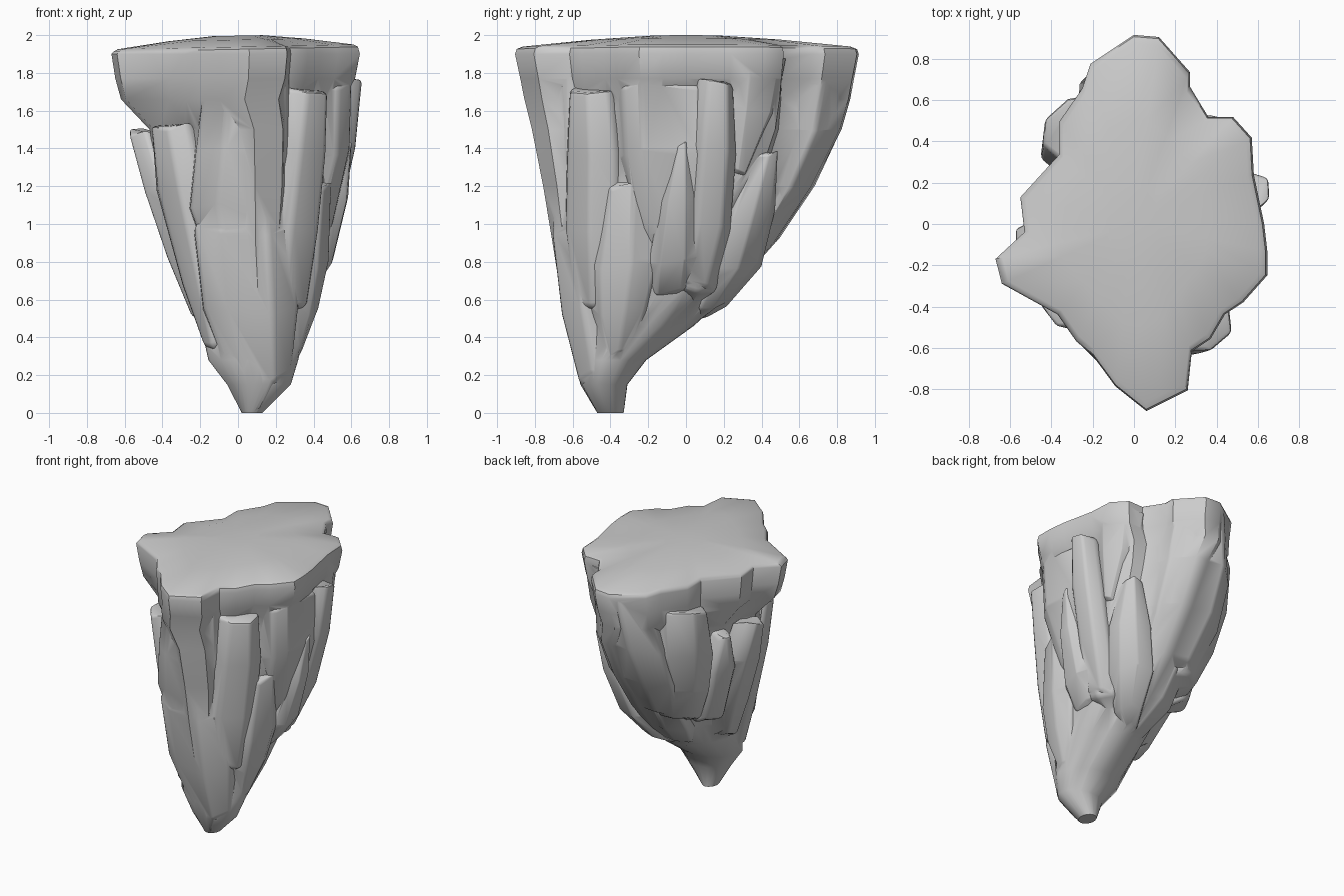
import bpy, bmesh, math, random
from mathutils import Vector

random.seed(4)


def loft(name, rings):
    """Skin a stack of equal-length rings, capping both ends."""
    bm = bmesh.new()
    rows = [[bm.verts.new(p) for p in ring] for ring in rings]
    n = len(rows[0])
    for a, b in zip(rows, rows[1:]):
        for i in range(n):
            j = (i + 1) % n
            bm.faces.new((a[i], a[j], b[j], b[i]))
    bm.faces.new(rows[0])
    bm.faces.new(rows[-1][::-1])
    bmesh.ops.recalc_face_normals(bm, faces=bm.faces[:])
    me = bpy.data.meshes.new(name)
    bm.to_mesh(me)
    bm.free()
    ob = bpy.data.objects.new(name, me)
    bpy.context.collection.objects.link(ob)
    return ob


# Plateau outline, seen from above
OUTLINE = [(0, .92), (.12, .91), (.27, .74), (.27, .67), (.36, .52), (.48, .52),
           (.57, .42), (.58, .24), (.63, 0), (.645, -.13), (.645, -.25), (.53, -.38),
           (.44, -.44), (.37, -.56), (.28, -.62), (.26, -.81), (.06, -.91), (-.09, -.79),
           (-.2, -.64), (-.28, -.57), (-.37, -.44), (-.64, -.29), (-.67, -.17),
           (-.53, -.04), (-.55, .13), (-.36, .34), (-.36, .5), (-.25, .66), (-.21, .78)]

# Main body: z, x min, x max, y min, y max, roundness of the section
BODY = [(1.90, -.67, .645, -.91, .91, 0), (1.77, -.65, .62, -.882, .885, .03),
        (1.66, -.62, .56, -.86, .865, .08), (1.50, -.47, .53, -.82, .82, .2),
        (1.2, -.42, .50, -.76, .67, .35), (.9, -.34, .44, -.71, .47, .45),
        (.65, -.25, .39, -.67, .25, .6), (.46, -.20, .36, -.63, .04, .7),
        (.28, -.16, .32, -.585, -.21, .8), (.15, -.06, .28, -.56, -.31, .9),
        (0, .02, .13, -.47, -.33, 1)]


def body_ring(z, x0, x1, y0, y1, t):
    ring = []
    for x, y in OUTLINE:
        u = Vector(((x + .0125) / .6575, y / .915))
        u = u.lerp(u.normalized(), t)
        ring.append(((x0 + x1) / 2 + u.x * (x1 - x0) / 2,
                     (y0 + y1) / 2 + u.y * (y1 - y0) / 2, z))
    return ring


# Domed plateau, gently tilted, with a rounded rim
top = [[(x, y, z + .02 * x) for x, y, _ in body_ring(0, -.67 * s, .645 * s, -.915 * s, .915 * s, t)]
       for s, z, t in ((.2, 1.997, 1), (.55, 1.975, .5), (.95, 1.938, 0), (.985, 1.925, 0))]
body = loft("rock_body", top + [body_ring(*r) for r in BODY])

# Shard section: (tangent, outward) fractions of half-width and half-depth
SECTION = [(-1, -.7), (-.95, .3), (-.5, .9), (.45, 1), (1, .3), (.9, -.7)]


def shard(name, angle, rings):
    """Rock splinter facing the given direction; ring = x, y, z, half-width, half-depth."""
    a = math.radians(angle)
    out, tan = Vector((math.cos(a), math.sin(a), 0)), Vector((-math.sin(a), math.cos(a), 0))
    section = [(u + random.uniform(-.08, .08), v + random.uniform(-.08, .05),
                random.uniform(-.04, .02)) for u, v in SECTION]
    x, y, z, w, d = rings[-1]
    if z > .25:  # run the lower end back into the body
        rings = rings + [(x - .1 * out.x, y - .1 * out.y, z - .06, w * .5, d * .6)]
    ob = loft(name, [[Vector((x, y, max(.005, z + h))) + tan * u * w + out * v * d
                      for u, v, h in section] for x, y, z, w, d in rings])
    m = ob.modifiers.new("soft_edges", 'BEVEL')
    m.width, m.segments, m.limit_method = .02, 2, 'ANGLE'
    # The splinter is fused into the body and itself hidden
    ob.hide_render = True
    ob.hide_set(True)
    m = body.modifiers.new(name, 'BOOLEAN')
    m.operation, m.solver, m.object = 'UNION', 'EXACT', ob


# Front
shard("front_upper_slab", -90, [(.06, -.6, 1.88, .22, .17), (.03, -.58, 1.4, .25, .19),
      (0, -.56, 1.1, .25, .16), (.02, -.55, .9, .2, .13)])
shard("front_lower_slab", -90, [(.06, -.56, 1.22, .15, .14), (.03, -.54, .97, .28, .17),
      (.06, -.52, .55, .26, .14), (.11, -.47, .2, .17, .1), (.08, -.42, .03, .06, .06)])
shard("front_right_shard", -42, [(.34, -.49, 1.73, .15, .12), (.31, -.48, 1.4, .19, .13),
      (.26, -.48, 1.0, .2, .14), (.24, -.47, .6, .14, .11)])
shard("front_left_shard", 222, [(-.34, -.38, 1.54, .14, .1), (-.29, -.38, 1.2, .18, .1),
      (-.18, -.4, .7, .14, .09), (-.1, -.42, .38, .08, .08)])
# Right side
shard("right_low_shard", -14, [(.37, -.31, 1.22, .14, .11), (.35, -.34, .8, .2, .11),
      (.32, -.36, .55, .16, .09), (.25, -.36, .32, .07, .08)])
shard("right_slab", 3, [(.49, -.08, 1.76, .29, .12), (.48, -.06, 1.4, .3, .12),
      (.40, -.03, 1.0, .25, .11), (.29, 0, .67, .15, .1)])
shard("right_edge_shard", 14, [(.54, .15, 1.76, .1, .12), (.51, .14, 1.4, .13, .11),
      (.42, .11, 1.0, .13, .11), (.31, .04, .68, .12, .09)])
shard("right_blade", 0, [(.53, -.02, 1.44, .04, .07), (.49, -.04, 1.15, .1, .09),
      (.41, -.06, .82, .14, .09), (.33, -.08, .66, .13, .06)])
# Back
shard("back_right_wedge", 32, [(.42, .36, 1.9, .17, .13), (.42, .33, 1.6, .14, .11),
      (.44, .27, 1.28, .04, .05)])
shard("back_right_shard", 42, [(.35, .4, 1.4, .07, .1), (.32, .34, 1.1, .14, .11),
      (.24, .26, .8, .15, .11), (.16, .13, .59, .09, .08)])
shard("back_slab", 90, [(.04, .68, 1.88, .22, .2), (.01, .62, 1.5, .28, .2),
      (0, .5, 1.2, .28, .18), (0, .34, .9, .2, .14)])
shard("back_low_shard", 85, [(.02, .28, .89, .18, .13), (.04, .15, .7, .19, .13),
      (.08, 0, .53, .14, .09)])
# Left side
shard("back_left_shard", 138, [(-.3, .48, 1.74, .17, .12), (-.27, .46, 1.4, .23, .13),
      (-.22, .4, 1.1, .21, .12), (-.16, .3, .84, .14, .1)])
shard("left_blade", 160, [(-.41, .16, 1.48, .05, .07), (-.36, .15, 1.2, .14, .09),
      (-.27, .12, .82, .12, .08)])
shard("left_long_shard", 184, [(-.47, -.06, 1.5, .08, .11), (-.39, -.09, 1.2, .16, .11),
      (-.29, -.13, .85, .16, .09), (-.17, -.2, .54, .11, .08)])

# Fuse everything and keep only the real creases sharp
bpy.context.view_layer.objects.active = body
bpy.ops.object.select_all(action='DESELECT')
body.select_set(True)
for m in list(body.modifiers):
    bpy.ops.object.modifier_apply(modifier=m.name)
bpy.ops.object.shade_smooth_by_angle(angle=math.radians(38))
